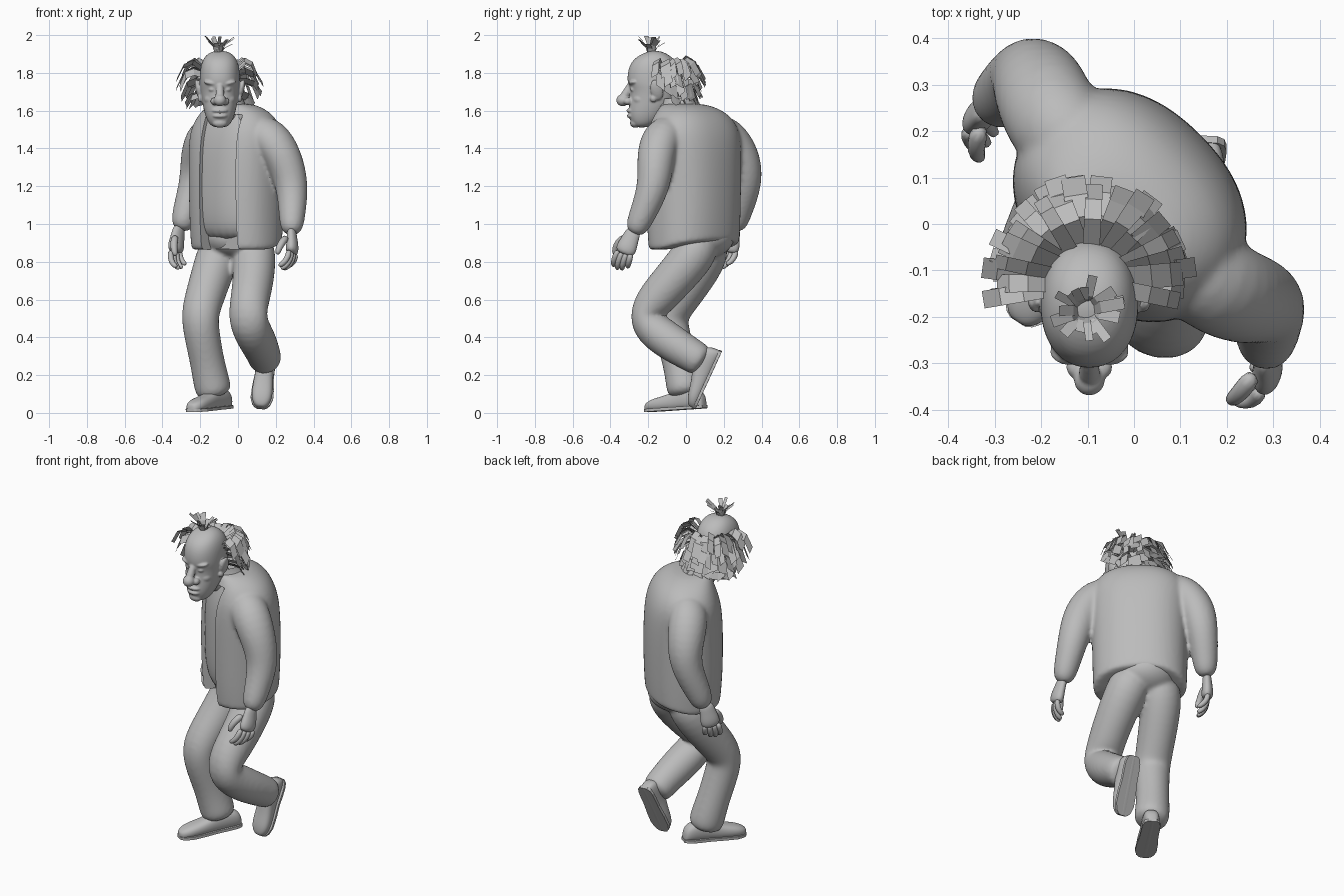
import bpy, bmesh, math, random
from mathutils import Vector as V

random.seed(4)
if "Cube" in bpy.data.objects:
    bpy.data.objects.remove(bpy.data.objects["Cube"])

grey = bpy.data.materials.new("clay_grey")
grey.use_nodes = True
grey.diffuse_color = (0.5, 0.5, 0.5, 1)
grey.node_tree.nodes["Principled BSDF"].inputs["Base Color"].default_value = (0.5, 0.5, 0.5, 1)

# Body axes: SIDE points to the body's left, BACK to its rear (body is turned 45 degrees)
SIDE, BACK, UP = V((1, -1, 0)).normalized(), V((1, 1, 0)).normalized(), V((0, 0, 1))


def finish(name, bm, sub=0, smooth=True):
    bmesh.ops.recalc_face_normals(bm, faces=bm.faces)
    me = bpy.data.meshes.new(name)
    bm.to_mesh(me)
    bm.free()
    me.materials.append(grey)
    ob = bpy.data.objects.new(name, me)
    bpy.context.collection.objects.link(ob)
    for p in me.polygons:
        p.use_smooth = smooth
    if sub:
        m = ob.modifiers.new("smooth", "SUBSURF")
        m.levels = m.render_levels = sub
    return ob


def skin(name, rings, closed=True, sub=2):
    """Bridge a list of point rings into a surface."""
    bm = bmesh.new()
    rows = [[bm.verts.new(p) for p in r] for r in rings]
    n = len(rows[0])
    for r, s in zip(rows, rows[1:]):
        for i in range(n if closed else n - 1):
            j = (i + 1) % n
            bm.faces.new((r[i], r[j], s[j], s[i]))
    if closed:
        bm.faces.new(rows[0])
        bm.faces.new(rows[-1])
    return finish(name, bm, sub, smooth=sub > 0)


def oval(c, a, b, n=16, start=0, sweep=math.tau, power=1.0):
    """Points round a (super)ellipse with half-axes a and b."""
    pts = []
    count = n if sweep == math.tau else n + 1
    for i in range(count):
        t = start + sweep * i / n
        k, s = math.cos(t), math.sin(t)
        pts.append(V(c) + a * math.copysign(abs(k) ** power, k) + b * math.copysign(abs(s) ** power, s))
    return pts


def tube(name, path, n=14, ref=SIDE, flat=1.0, sub=2):
    """Limb through (x, y, z, radius) points."""
    c = [V(p[:3]) for p in path]
    rings = []
    for i, p in enumerate(path):
        t = (c[min(i + 1, len(c) - 1)] - c[max(i - 1, 0)]).normalized()
        a = (ref - t * ref.dot(t)).normalized()
        rings.append(oval(c[i], a * p[3] * flat, t.cross(a) * p[3], n))
    return skin(name, rings, sub=sub)


def ball(name, c, size, tilt=0, turn=0):
    bpy.ops.mesh.primitive_uv_sphere_add(segments=20, ring_count=12, location=c, rotation=(tilt, turn, 0))
    ob = bpy.context.object
    ob.name, ob.scale = name, size
    ob.data.materials.append(grey)
    bpy.ops.object.shade_smooth()
    return ob


def fuse(name, parts, voxel, rounds, cutter=None):
    """Melt overlapping parts into one soft skin, then cut it if asked."""
    bpy.ops.object.select_all(action="DESELECT")
    for p in parts:
        p.select_set(True)
    ob = bpy.context.view_layer.objects.active = parts[0]
    bpy.ops.object.join()
    ob.name = name
    m = ob.modifiers.new("melt", "REMESH")
    m.mode, m.voxel_size, m.use_smooth_shade = "VOXEL", voxel, True
    ob.modifiers.new("relax", "SMOOTH").iterations = rounds
    if cutter:
        cut = ob.modifiers.new("opening", "BOOLEAN")
        cut.operation, cut.object = "DIFFERENCE", cutter
    bpy.ops.object.convert(target="MESH")
    bpy.ops.object.shade_smooth_by_angle(angle=math.radians(40))


# Torso rows are z, side, back, half width, half depth
body = [(.865, -.035, .025, .25, .195), (1.0, -.035, .022, .255, .205), (1.2, -.035, .022, .258, .21),
        (1.4, -.035, .022, .265, .205), (1.5, -.035, .022, .265, .185), (1.58, -.03, .015, .215, .15),
        (1.625, -.02, -.015, .14, .11), (1.638, -.01, -.05, .09, .085)]


def body_ring(z, s, d, w, h, grow):
    return oval(SIDE * s + BACK * d + UP * z, SIDE * (w + grow), BACK * (h + grow), 28, power=.88)


skin("shirt", [body_ring(*r, -.012) for r in [(.9, -.03, .02, .2, .16)] + body[1:]])

# Jacket: body and sleeves in one, hem raised at the back, front opening cut out
rings = [body_ring(body[0][0] - .005, *body[0][1:], .004)] + [body_ring(*r, .008) for r in body]
for p in rings[0] + rings[1]:
    p.z += .25 * max(0, p.dot(BACK) - .02)
jacket = skin("jacket", rings)
left = tube("left_sleeve", [(.05, -.04, 1.5, .1), (.175, -.135, 1.465, .112), (.245, -.163, 1.35, .104),
                            (.29, -.167, 1.2, .089), (.287, -.23, 1.05, .073), (.282, -.28, .94, .058)])
right = tube("right_sleeve", [(-.07, .11, 1.5, .1), (-.175, .215, 1.475, .112), (-.205, .3, 1.35, .106),
                              (-.22, .322, 1.22, .09), (-.275, .28, 1.07, .075), (-.305, .255, .96, .058)])
corners = [SIDE * s + BACK * d for s, d in ((-.1, -.3), (.135, -.3), (.135, -.1), (-.1, -.1))]
cutter = skin("opening_cutter", [[c + UP * z for c in corners] for z in (.8, 1.58)], sub=0)
cutter.hide_render = True
cutter.hide_viewport = True
fuse("jacket", [jacket, left, right], .011, 6, cutter)

# Collar and neck
collar = [(1.6, .105), (1.64, .09), (1.665, .085)]
skin("collar", [oval(SIDE * -.01 + BACK * (-.05 - (z - 1.6) * .4) + UP * z, SIDE * r, BACK * r, 20,
                     -math.pi / 2 + .5, math.tau - 1) for z, r in collar], closed=False)
tube("neck", [(-.04, -.04, 1.52, .08), (-.06, -.08, 1.58, .072), (-.09, -.13, 1.66, .075)])

# Trousers: two legs melted into the hips
left = tube("left_leg", [(.06, .08, .93, .11), (.09, .05, .84, .122), (.08, -.09, .68, .11), (.052, -.205, .55, .105),
                         (.055, -.212, .47, .106), (.11, -.08, .37, .103), (.14, .04, .3, .09), (.148, .1, .26, .09)])
right = tube("right_leg", [(-.06, .11, .93, .11), (-.105, .12, .84, .12), (-.155, .02, .68, .11),
                           (-.2, -.08, .54, .104), (-.2, -.085, .46, .1), (-.165, -.035, .28, .092),
                           (-.14, -.01, .16, .1), (-.12, 0, .08, .098)])
hips = ball("hips", (-.01, .08, .93), (.18, .18, .12))
fuse("trousers", [left, right, hips], .011, 6)


# Hands: flat palm, four curled fingers and a thumb
def hand(side, wrist, along, front, palm, size=1.17):
    w, along, front, palm = V(wrist), V(along).normalized(), V(front).normalized(), V(palm).normalized()

    def path(pts):
        return [(*(w + (along * a + front * f + palm * p) * size), r * size) for a, f, p, r in pts]
    tube(side + "_palm", path([(-.03, 0, 0, .036), (.02, 0, 0, .04), (.06, 0, 0, .05), (.1, 0, .005, .047)]),
         10, palm, .6)
    for i, k in enumerate((.95, 1.05, 1, .8)):
        f = .034 - .022 * i
        tube(f"{side}_finger_{i + 1}", path([(.085, f, 0, .015), (.085 + .04 * k, f * 1.1, .008, .015),
             (.085 + .07 * k, f * 1.1, .028, .014), (.085 + .085 * k, f, .055, .011)]), 8, front, sub=1)
    tube(side + "_thumb", path([(.02, .03, .01, .019), (.055, .055, .025, .019), (.09, .06, .04, .016),
                                (.115, .052, .05, .011)]), 8, palm, sub=1)


hand("left", (.285, -.285, .945), (.05, -.42, -1), (-.5, -1, .3), (-1, .2, 0))
hand("right", (-.315, .25, .96), (-.18, -.15, -1), (-.7, -1, 0), (.7, -.6, 0))


# Shoes: rounded upper on a flat sole
def shoe(side, heel, toe, up):
    h, d = V(heel), V(toe) - V(heel)
    across = d.cross(V(up)).normalized()
    up = across.cross(d).normalized()
    shape = [(0, .022, .05), (.04, .038, .085), (.12, .046, .105), (.25, .048, .115), (.42, .048, .105),
             (.62, .055, .082), (.82, .057, .07), (.93, .045, .056), (.98, .03, .045), (1, .016, .035)]
    skin(side + "_shoe", [oval(h + d * t + up * z * .5, across * w, up * z * .52, 14, power=.8) for t, w, z in shape])
    skin(side + "_sole", [[h + d * t + across * (w + .003) * s + up * k
                           for s, k in ((-1, 0), (1, 0), (1, .016), (-1, .016))] for t, w, z in shape], sub=0)


shoe("right", (-.05, .1, .025), (-.25, -.21, .004), UP)
shoe("left", (.155, .19, .325), (.12, .05, .02), (0, -.9, .44))

# Head: rows are z, front y, back y, half width
HX = -.096
skull = [(1.51, -.27, -.2, .035), (1.535, -.292, -.15, .062), (1.58, -.307, -.1, .08), (1.63, -.302, -.06, .092),
         (1.69, -.295, -.035, .101), (1.725, -.302, -.03, .106), (1.75, -.313, -.03, .107), (1.82, -.31, -.03, .107),
         (1.875, -.28, -.06, .091), (1.908, -.22, -.11, .058), (1.917, -.18, -.15, .02)]
face = [skin("head", [oval((HX, (f + b) / 2, z), V((w, 0, 0)), V((0, (b - f) / 2, 0)), 20, power=.92)
                      for z, f, b, w in skull])]

# Face features, melted into the head
face += [tube("nose_bridge", [(HX, -.285, 1.75, .02), (HX, -.312, 1.7, .022), (HX, -.335, 1.66, .028)], 10),
         ball("nose_tip", (HX, -.335, 1.655), (.034, .035, .032)),
         ball("upper_lip", (HX, -.288, 1.6), (.044, .028, .014)),
         ball("lower_lip", (HX, -.286, 1.572), (.041, .028, .014)),
         ball("chin", (HX, -.27, 1.535), (.04, .027, .026))]
for s in (1, -1):
    face += [ball("nostril", (HX + s * .028, -.308, 1.65), (.022, .025, .02)),
             ball("brow", (HX + s * .042, -.275, 1.745), (.045, .03, .014), turn=-s * .2),
             ball("eye", (HX + s * .04, -.278, 1.712), (.02, .018, .012)),
             ball("cheek", (HX + s * .042, -.237, 1.66), (.042, .045, .035)),
             ball("ear", (HX + s * .112, -.155, 1.71), (.017, .035, .058), tilt=.2, turn=s * .25),
             ball("ear_lobe", (HX + s * .103, -.172, 1.665), (.015, .019, .021))]
fuse("head", face, .005, 4)


# Hair: flat locks built as narrow ribbons
def ribbon(bm, path, wide, width):
    rows = [(bm.verts.new(p - wide * width / 2), bm.verts.new(p + wide * width / 2)) for p in path]
    for (a, b), (c, d) in zip(rows, rows[1:]):
        bm.faces.new((a, b, d, c))


# Each layer: root height, reach, lift, drop, first angle
hair = bmesh.new()
rnd = random.uniform
layers = [(1.825, .135, .045, -.04, -10), (1.79, .14, .02, -.06, -6), (1.75, .125, .0, -.08, 8),
          (1.7, .105, -.01, -.075, 18)]
for z, reach, lift, drop, first in layers:
    for i in range(18):
        t = math.radians(first + (180 - 2 * first) * (i + rnd(-.3, .3)) / 17)
        out = V((math.cos(t), math.sin(t), 0))
        wide = V((-out.y, out.x, rnd(-.3, .3) + .8 * abs(out.x) * random.choice((-1, 1)))).normalized()
        root = V((HX, -.125, z + rnd(-.015, .015))) + out * .08
        far = reach * rnd(.85, 1.08)
        path = [root, root + out * far * .45 + UP * lift, root + out * far * .8 + UP * (lift * .7 + drop * .2),
                root + out * far * rnd(1, 1.1) + UP * drop * rnd(.8, 1.2)]
        ribbon(hair, path, wide, rnd(.035, .06))
finish("side_hair", hair, smooth=False)

# Top tuft
tuft = bmesh.new()
for i in range(16):
    t = i * math.tau / 16 + rnd(-.2, .2)
    out = V((math.cos(t), math.sin(t), 0))
    root = V((-.105, -.185, 1.895)) + out * .012
    far, rise = rnd(.035, .075), rnd(.055, .105)
    ribbon(tuft, [root, root + out * far * .3 + UP * rise * .6, root + out * far + UP * rise],
           V((-out.y, out.x, 0)), rnd(.016, .028))
finish("top_tuft", tuft, smooth=False)
